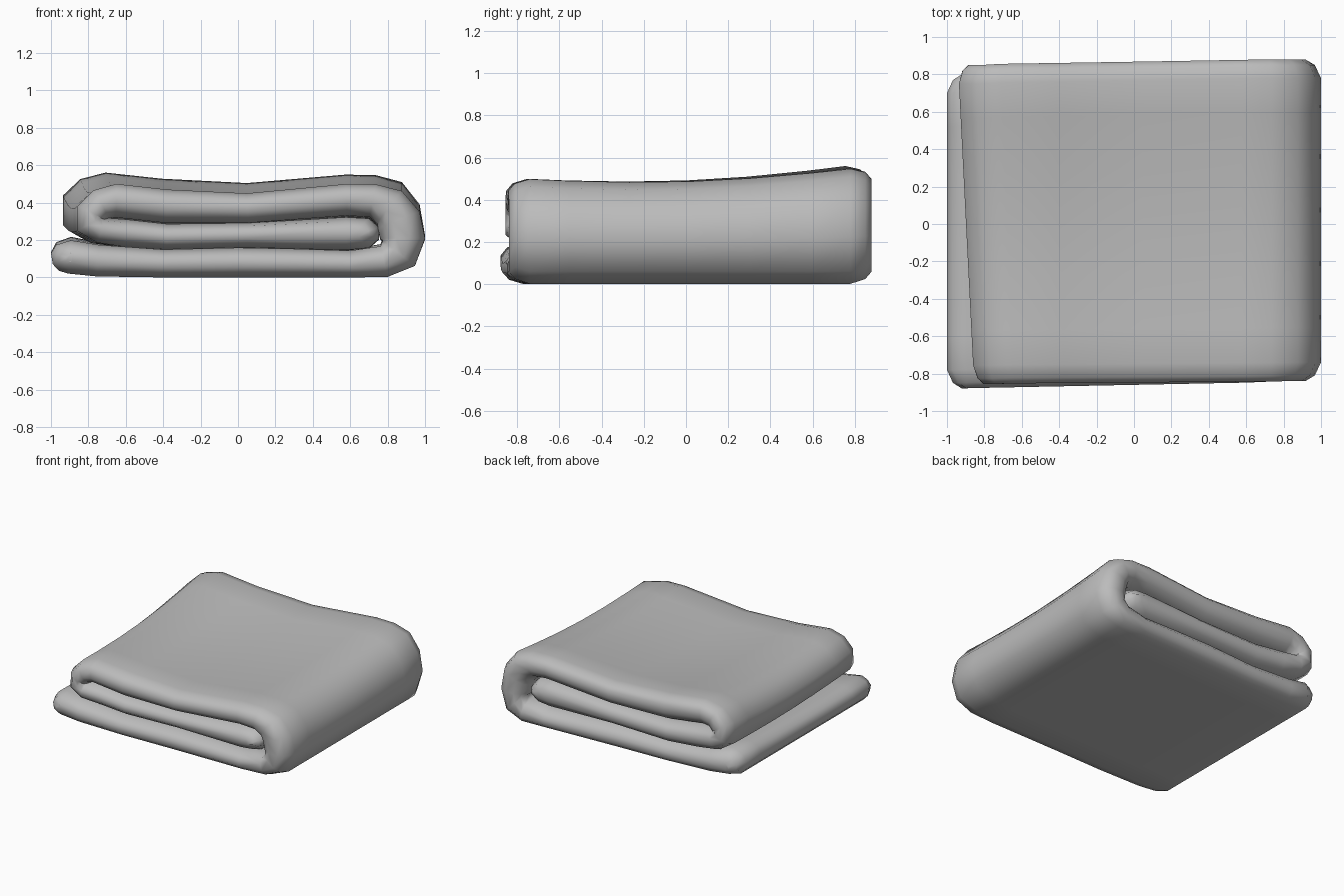
import bpy, bmesh, math
from mathutils import Vector

cube = bpy.data.objects.get("Cube")
if cube:
    bpy.data.objects.remove(cube, do_unlink=True)

mat = bpy.data.materials.new("grey cloth")
mat.use_nodes = True
GREY = (0.5, 0.5, 0.5, 1)
mat.diffuse_color = GREY
mat.node_tree.nodes["Principled BSDF"].inputs["Base Color"].default_value = GREY

# Centre line of the rolled cloth: x, z, half thickness
bottom = [(-.995, .10, .03), (-.965, .105, .07), (-.9, .11, .09), (-.75, .09, .085),
          (-.4, .075, .075), (0, .08, .08), (.3, .077, .077), (.6, .072, .072)]
right_fold = [(.78, .085, .085), (.86, .13, .11), (.88, .21, .12), (.86, .31, .12), (.81, .38, .11)]
top = [(.72, .415, .09), (.58, .42, .085), (.05, .375, .08), (-.38, .385, .09), (-.65, .415, .09)]
left_fold = [(-.73, .395, .085), (-.78, .345, .085), (-.785, .29, .08), (-.73, .255, .07)]
middle = [(-.6, .24, .075), (-.38, .22, .07), (.05, .228, .067), (.58, .237, .09),
          (.7, .24, .08), (.755, .24, .03)]
parts = [("bottom", bottom), ("right", right_fold), ("top", top), ("left", left_fold), ("middle", middle)]
path = [(name, Vector((x, z)), h) for name, pts in parts for x, z, h in pts]

# Front and back limits of each layer, at its left and right ends
limits = {"bottom": (-.88, -.84, .80, .88), "right": (-.84, -.84, .88, .88),
          "top": (-.855, -.84, .85, .885), "left": (-.855, -.855, .85, .85),
          "middle": (-.835, -.82, .84, .85)}

# Stations across the cloth: side, inset from the rim, thickness factor
stations = [(0, 0, .3), (0, .03, .72), (0, .1, 1)]
stations += [(k / 6, 0, 1) for k in range(1, 6)]
stations += [(1, .1, 1), (1, .03, .72), (1, 0, .3)]


def place(name, x, z, y):
    """Skew the upper layers to the left and lift their back edge."""
    t = (y + .85) / 1.7
    w = min(1, max(0, (z - .1) / .3))
    skew = 0 if name in ("bottom", "right") else .08 * t * max(0, -x / .8)
    lift = w * ((.06 - .012 * x) * t * t - .03 * math.sin(math.pi * t))
    return (x - skew, y, max(0, z + lift))


def ring(side, inset, f):
    outer, inner = [], []
    last = len(path) - 1
    for i, (name, c, h) in enumerate(path):
        tangent = (path[min(i + 1, last)][1] - path[max(i - 1, 0)][1]).normalized()
        normal = Vector((tangent.y, -tangent.x))
        u = (c.x + 1) / 2
        fl, fr, bl, br = limits[name]
        front, back = fl + (fr - fl) * u, bl + (br - bl) * u
        y = front + (back - front) * side + inset * (1 if side == 0 else -1 if side == 1 else 0)
        # Round the corners of the two free ends
        pull = (1 - f) * (.11 if i < 2 else -.08 if i > last - 2 else 0)
        for sign, out in ((1, outer), (-1, inner)):
            p = c + normal * h * f * sign
            out.append(place(name, p.x + pull, p.y, y))
    return outer + inner[::-1]


bm = bmesh.new()
rings = [[bm.verts.new(p) for p in ring(*s)] for s in stations]
n = len(path) * 2
for a, b in zip(rings, rings[1:]):
    for i in range(n):
        j = (i + 1) % n
        bm.faces.new((a[i], a[j], b[j], b[i]))
# Rims at front and back
for r in (rings[0], rings[-1]):
    for i in range(len(path) - 1):
        bm.faces.new((r[i], r[i + 1], r[n - 2 - i], r[n - 1 - i]))
bmesh.ops.recalc_face_normals(bm, faces=bm.faces)

mesh = bpy.data.meshes.new("folded_cloth")
bm.to_mesh(mesh)
bm.free()
mesh.materials.append(mat)
cloth = bpy.data.objects.new("folded_cloth", mesh)
bpy.context.collection.objects.link(cloth)
bpy.context.view_layer.objects.active = cloth
cloth.select_set(True)
bpy.ops.object.shade_smooth_by_angle(angle=math.radians(75))
